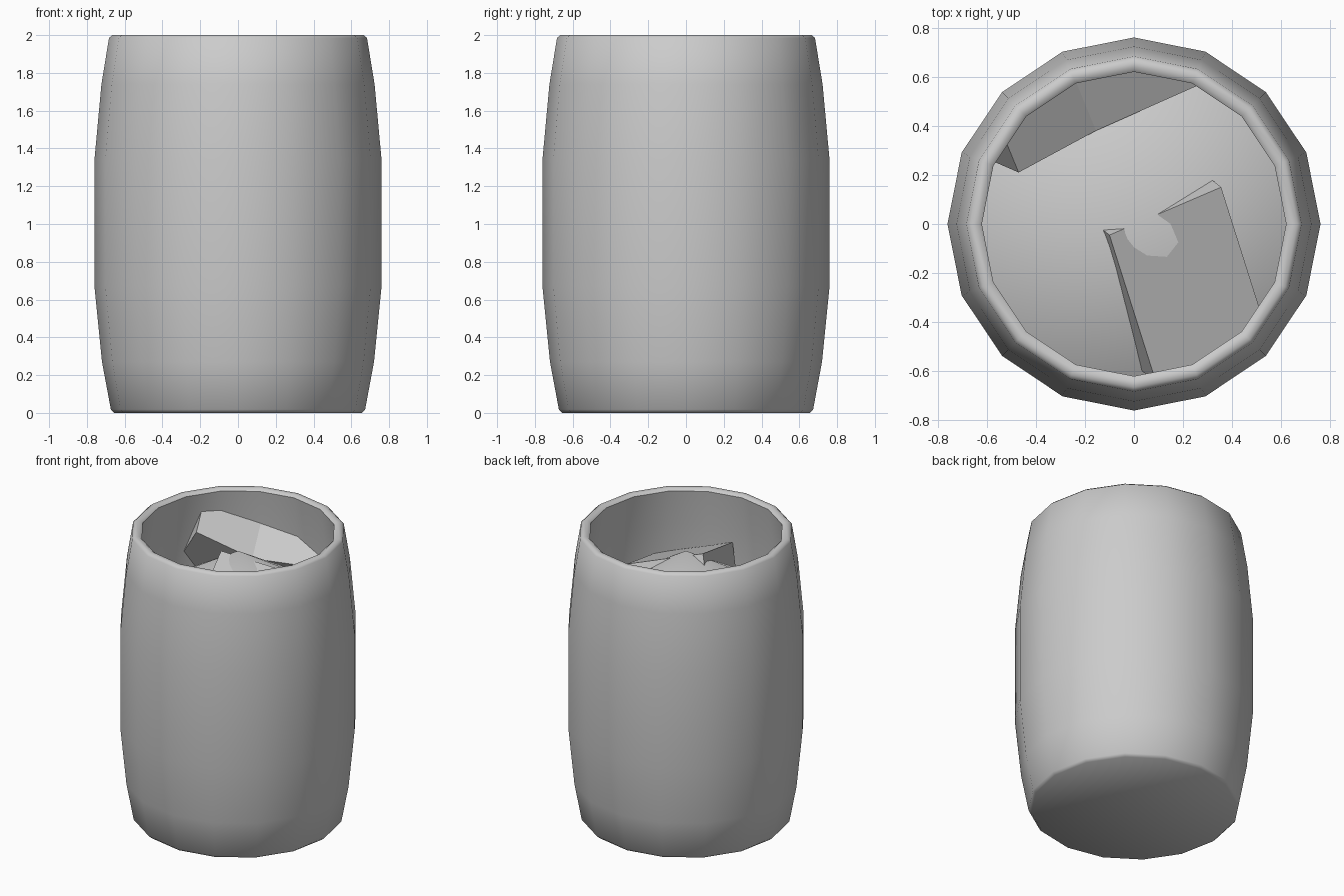
import bpy, bmesh, math
from mathutils import Vector

if "Cube" in bpy.data.objects:
    bpy.data.objects.remove(bpy.data.objects["Cube"])

SIDES = 16


def finish(name, bm, smooth_angle=None):
    bmesh.ops.recalc_face_normals(bm, faces=bm.faces[:])
    mesh = bpy.data.meshes.new(name)
    bm.to_mesh(mesh)
    bm.free()
    ob = bpy.data.objects.new(name, mesh)
    bpy.context.collection.objects.link(ob)
    if smooth_angle:
        bpy.ops.object.select_all(action='DESELECT')
        ob.select_set(True)
        bpy.context.view_layer.objects.active = ob
        bpy.ops.object.shade_smooth_by_angle(angle=math.radians(smooth_angle))
    return ob


def lathe(name, profile, smooth_angle=None):
    """Revolve (radius, z) points; radius 0 becomes a single pole."""
    bm = bmesh.new()
    rings = []
    for r, z in profile:
        if r == 0:
            rings.append([bm.verts.new((0, 0, z))] * SIDES)
        else:
            rings.append([bm.verts.new((r * math.cos(i * math.tau / SIDES),
                                        r * math.sin(i * math.tau / SIDES), z))
                          for i in range(SIDES)])
    for a, b in zip(rings, rings[1:]):
        for i in range(SIDES):
            j = (i + 1) % SIDES
            bm.faces.new(dict.fromkeys((a[i], a[j], b[j], b[i])))
    return finish(name, bm, smooth_angle)


def chunk(name, corner, edges, limit):
    """Tilted block from one corner and three edge vectors, kept inside the barrel."""
    bm = bmesh.new()
    bmesh.ops.create_cube(bm, size=1)
    for v in bm.verts:
        p = Vector(corner)
        for k in range(3):
            p += Vector(edges[k]) * (v.co[k] + 0.5)
        v.co = p
    ob = finish(name, bm)
    mod = ob.modifiers.new("trim", 'BOOLEAN')
    mod.operation = 'INTERSECT'
    mod.solver = 'EXACT'
    mod.object = limit
    return ob


# Bulging barrel shell with rounded rim and hollow inside
lathe("barrel", [(0, 0), (0.655, 0), (0.673, 0.018), (0.72, 0.27), (0.76, 0.67),
                 (0.76, 1.34), (0.723, 1.74), (0.683, 1.985), (0.665, 2.0),
                 (0.638, 2.0), (0.62, 1.985), (0.655, 1.74), (0.69, 1.34),
                 (0.69, 0.67), (0.62, 0.08), (0, 0.08)], 50)

# Heaped filling
lathe("filling", [(0.685, 1.44), (0, 1.85)], 60)

# Hidden volume that trims the blocks to the barrel interior
limit = lathe("trim_helper", [(0, 0.3), (0.7, 0.3), (0.7, 1.34), (0.665, 1.74),
                              (0.63, 1.985), (0, 1.985)])
limit.hide_render = True
limit.hide_viewport = True

# Tilted blocks poking out of the filling
B = (-0.155, 0.38, 1.61)
chunk("block_left", B, [(-0.315, -0.17, 0.165), (-0.16, 0.39, 0.234),
                        (-0.23, 0.10, -0.32)], limit)
chunk("block_back", B, [(0.54, 0.24, -0.04), (-0.16, 0.39, 0.234),
                        (-0.10, 0.15, -0.30)], limit)
chunk("block_front", (0.355, 0.15, 1.72), [(-0.455, -0.195, 0.12), (0.19, -0.60, -0.20),
                                           (-0.15, 0.12, -0.40)], limit)
